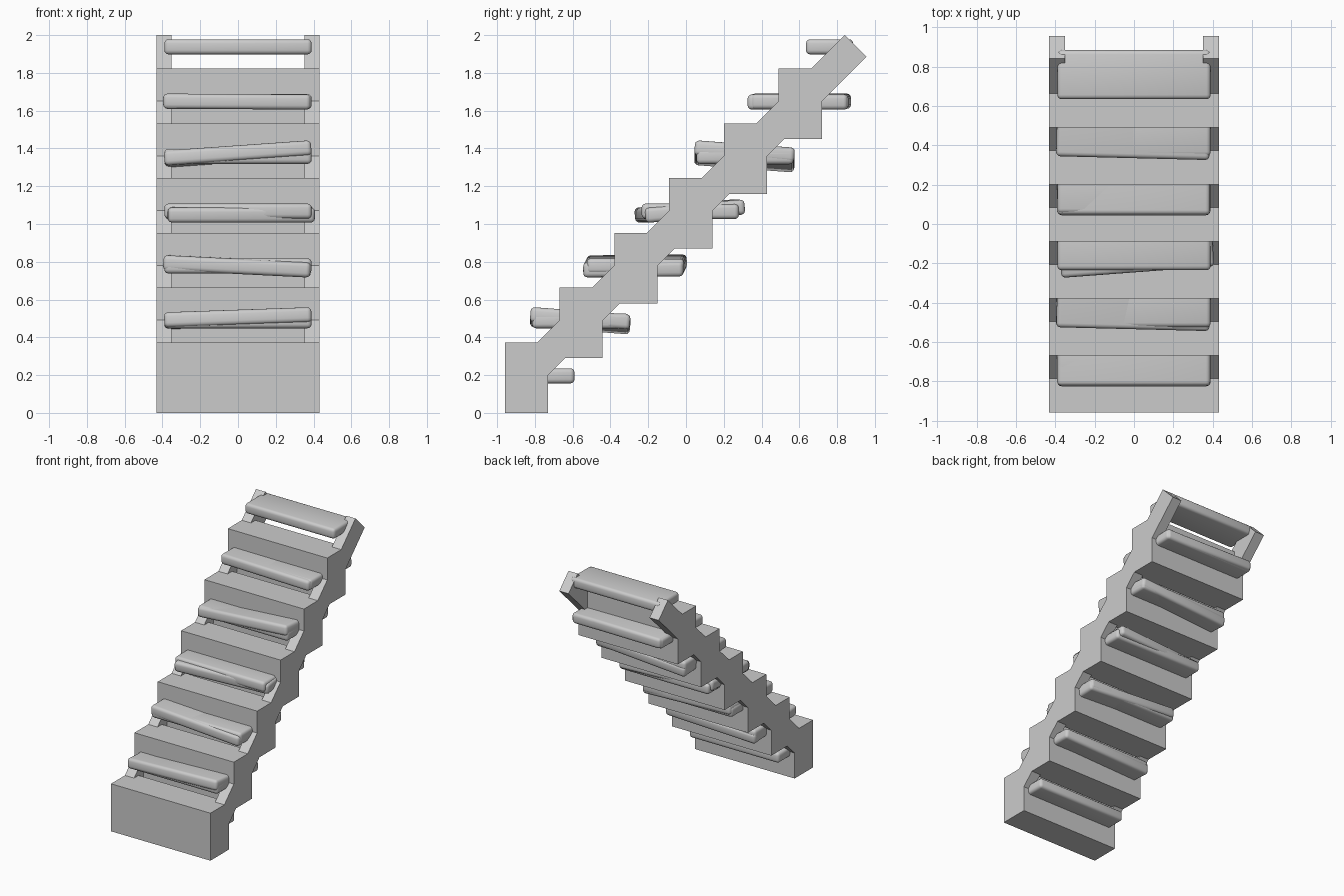
import bpy
import bmesh
from math import radians
from mathutils import Matrix, Euler, Vector

if "Cube" in bpy.data.objects:
    bpy.data.objects.remove(bpy.data.objects["Cube"])

STEP = 0.29          # rise and run of each step


def box(name, size, loc, rot=(0, 0, 0), bevel=0.0):
    bm = bmesh.new()
    bmesh.ops.create_cube(bm, size=1.0, matrix=Matrix.Diagonal((*size, 1)))
    if bevel:
        bmesh.ops.bevel(bm, geom=bm.edges[:], offset=bevel, segments=3,
                        profile=0.5, affect='EDGES')
        for f in bm.faces:
            f.smooth = True
    bm.transform(Matrix.Translation(Vector(loc)) @ Euler(rot).to_matrix().to_4x4())
    mesh = bpy.data.meshes.new(name)
    bm.to_mesh(mesh)
    bm.free()
    ob = bpy.data.objects.new(name, mesh)
    bpy.context.collection.objects.link(ob)
    return ob


# Solid step blocks
for k in range(6):
    box(f"step_block_{k + 1}", (0.864, 0.228, 0.373),
        (0, -0.845 + STEP * k, 0.1865 + STEP * k))

# Side rails, leaning at 45 degrees
for side, name in ((-1, "left_rail"), (1, "right_rail")):
    box(name, (0.08, 2.42, 0.162), (side * 0.392, 0.0425, 1.0875), (radians(45), 0, 0))

# Level planks in front of and behind the blocks
for k in range(6):
    box(f"front_plank_{k + 1}", (0.78, 0.25, 0.08),
        (0, -0.69 + STEP * k, 0.488 + STEP * k), bevel=0.022)
    box(f"back_plank_{k + 1}", (0.78, 0.25, 0.08),
        (0, -0.715 + STEP * k, 0.196 + STEP * k), bevel=0.022)

# Loose, slightly tilted planks on the middle levels
tilts = [(-0.075, -0.035, 0.0), (0.01, 0.05, -0.025), (0.085, 0.0, 0.075),
         (-0.075, -0.07, 0.0), (0.0, 0.006, -0.025)]
for k, tilt in enumerate(tilts):
    box(f"loose_plank_{k + 1}", (0.78, 0.53, 0.08),
        (0, -0.56 + STEP * k, 0.488 + STEP * k), tilt, bevel=0.022)
